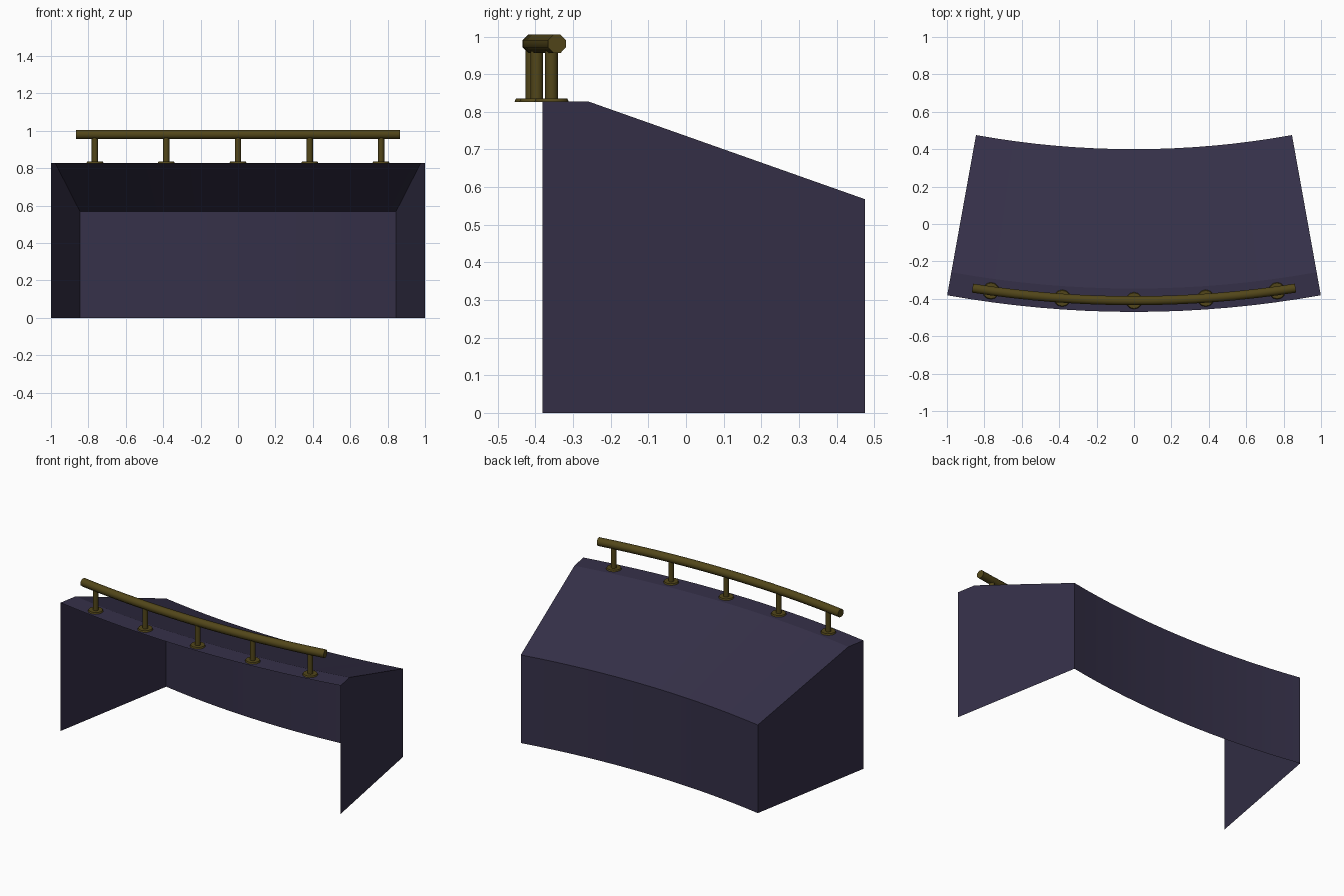
import bpy, bmesh
from math import sin, cos, pi, radians

if "Cube" in bpy.data.objects:
    bpy.data.objects.remove(bpy.data.objects["Cube"])

CY = 5.17                 # centre of all the concentric arcs
HALF = radians(10.2)      # half angle of the counter
RAIL_R = 5.58


def material(name, rgb):
    m = bpy.data.materials.new(name)
    m.diffuse_color = (*rgb, 1)
    m.use_nodes = True
    m.node_tree.nodes["Principled BSDF"].inputs["Base Color"].default_value = m.diffuse_color
    return m


purple = material("dark_purple", (0.036, 0.030, 0.066))
brass = material("dark_brass", (0.085, 0.062, 0.010))


def polar(r, a, z):
    return (r * sin(a), CY - r * cos(a), z)


def finish(bm, name, mat, smooth_angle):
    me = bpy.data.meshes.new(name)
    bm.to_mesh(me)
    bm.free()
    ob = bpy.data.objects.new(name, me)
    bpy.context.collection.objects.link(ob)
    me.materials.append(mat)
    bpy.ops.object.select_all(action='DESELECT')
    ob.select_set(True)
    bpy.context.view_layer.objects.active = ob
    bpy.ops.object.shade_smooth_by_angle(angle=radians(smooth_angle))
    return ob


def arc_sweep(name, profile, half, steps, mat, closed):
    """Sweep an (r, z) profile along an arc about the common centre."""
    bm = bmesh.new()
    rings = [[bm.verts.new(polar(r, -half + 2 * half * i / steps, z)) for r, z in profile]
             for i in range(steps + 1)]
    n = len(profile)
    for a, b in zip(rings, rings[1:]):
        for j in range(n if closed else n - 1):
            k = (j + 1) % n
            bm.faces.new((a[j], b[j], b[k], a[k]))
    if closed:
        bm.faces.new(rings[0])
        bm.faces.new(rings[-1][::-1])
    return bm


# Counter shell: flat ledge, sloping top, back wall; open front and underside
shell_profile = [(5.64, 0.827), (5.515, 0.827), (4.77, 0.568), (4.77, 0)]
bm = arc_sweep("counter_shell", shell_profile, HALF, 16, purple, False)
finish(bm, "counter_shell", purple, 15)

# Flat end panels
for side, name in ((-1, "left_end_panel"), (1, "right_end_panel")):
    bm = bmesh.new()
    pts = [(5.64, 0)] + shell_profile
    vs = [bm.verts.new(polar(r, side * HALF, z)) for r, z in pts]
    bm.faces.new(vs[::-1] if side > 0 else vs)
    bm.normal_update()
    if bm.faces[:][0].normal.x * side < 0:
        bmesh.ops.reverse_faces(bm, faces=bm.faces[:])
    finish(bm, name, purple, 15)

# Curved octagonal rail
tube = [(RAIL_R + 0.026 * cos(pi / 8 + k * pi / 4), 0.981 + 0.026 * sin(pi / 8 + k * pi / 4))
        for k in range(8)]
bm = arc_sweep("rail", tube, radians(8.9), 16, brass, True)
bmesh.ops.recalc_face_normals(bm, faces=bm.faces[:])
finish(bm, "rail", brass, 50)


# Posts with round foot plates
def cylinder(name, r1, r2, z0, z1, angle, sides):
    bm = bmesh.new()
    bmesh.ops.create_cone(bm, cap_ends=True, segments=sides, radius1=r1, radius2=r2, depth=z1 - z0)
    bmesh.ops.translate(bm, verts=bm.verts[:], vec=polar(RAIL_R, angle, (z0 + z1) / 2))
    finish(bm, name, brass, 50)


for i in range(5):
    a = radians(3.94) * (i - 2)
    cylinder(f"rail_post_{i + 1}", 0.017, 0.017, 0.83, 0.965, a, 8)
    cylinder(f"post_foot_{i + 1}", 0.046, 0.042, 0.826, 0.836, a, 12)
